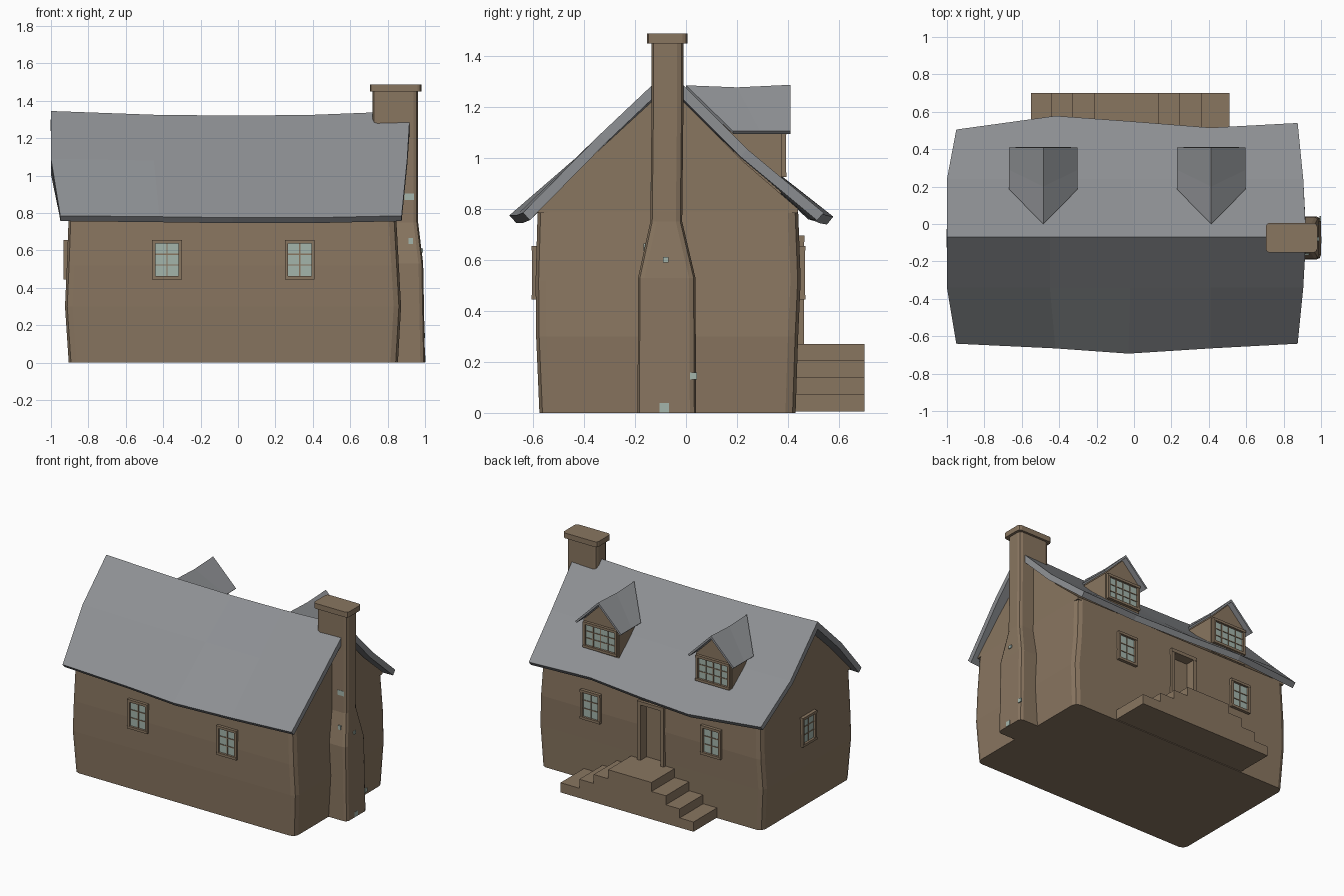
import bpy, bmesh
from mathutils import Matrix, Vector

if "Cube" in bpy.data.objects:
    bpy.data.objects.remove(bpy.data.objects["Cube"])


def material(name, rgb):
    m = bpy.data.materials.new(name)
    m.diffuse_color = (*rgb, 1)
    m.use_nodes = True
    m.node_tree.nodes["Principled BSDF"].inputs["Base Color"].default_value = m.diffuse_color
    return m


BROWN = material("brown wall", (0.25, 0.18, 0.117))
GREY = material("grey roof", (0.27, 0.28, 0.295))
GLASS = material("pale green glass", (0.37, 0.46, 0.41))


def finish(bm, name, mats, fix=True):
    if fix:
        bmesh.ops.recalc_face_normals(bm, faces=bm.faces)
    me = bpy.data.meshes.new(name)
    bm.to_mesh(me)
    bm.free()
    for m in mats:
        me.materials.append(m)
    ob = bpy.data.objects.new(name, me)
    bpy.context.collection.objects.link(ob)
    return ob


def add_box(bm, x0, x1, y0, y1, z0, z1, mi=0, mat=Matrix()):
    v = [bm.verts.new(mat @ Vector((x, y, z))) for x in (x0, x1) for y in (y0, y1) for z in (z0, z1)]
    for f in ((0, 1, 3, 2), (4, 6, 7, 5), (0, 4, 5, 1), (2, 3, 7, 6), (0, 2, 6, 4), (1, 5, 7, 3)):
        bm.faces.new([v[i] for i in f]).material_index = mi


def box(name, *dims, mat=BROWN):
    bm = bmesh.new()
    add_box(bm, *dims)
    return finish(bm, name, [mat])


def loft(name, rings, r):
    """Stack of rounded rectangles (z, x0, x1, y0, y1)."""
    bm = bmesh.new()
    loops = []
    for z, x0, x1, y0, y1 in rings:
        k = r * 0.3
        pts = []
        for x, y, sx, sy, swap in ((x0, y0, 1, 1, 0), (x1, y0, -1, 1, 1), (x1, y1, -1, -1, 0), (x0, y1, 1, -1, 1)):
            c = [(x, y + sy * r), (x + sx * k, y + sy * k), (x + sx * r, y)]
            pts += c[::-1] if swap else c
        loops.append([bm.verts.new((x, y, z)) for x, y in pts])
    n = len(loops[0])
    for a, b in zip(loops, loops[1:]):
        for i in range(n):
            bm.faces.new((a[i], a[(i + 1) % n], b[(i + 1) % n], b[i]))
    bm.faces.new(loops[0])
    bm.faces.new(loops[-1])
    return finish(bm, name, [BROWN])


def prism(name, prof, a, b, axis):
    """Extrude a closed profile along x or y."""
    bm = bmesh.new()
    ends = [[bm.verts.new((t, p, z) if axis == "x" else (p, t, z)) for p, z in prof] for t in (a, b)]
    n = len(prof)
    for i in range(n):
        bm.faces.new((ends[0][i], ends[0][(i + 1) % n], ends[1][(i + 1) % n], ends[1][i]))
    for e in ends:
        bm.faces.new(e)
    return finish(bm, name, [BROWN])


def sheet(name, rows, thick):
    """Grid of points (y rows, x columns) thickened downward."""
    bm = bmesh.new()
    g = [[bm.verts.new(p) for p in row] for row in rows]
    for a, b in zip(g, g[1:]):
        for j in range(len(a) - 1):
            bm.faces.new((a[j], a[j + 1], b[j + 1], b[j]))
    ob = finish(bm, name, [GREY], fix=False)
    s = ob.modifiers.new("thickness", "SOLIDIFY")
    s.thickness, s.offset, s.use_even_offset = thick, -1, True
    return ob


def window(name, loc, normal, w, h, cols, rows, t=0.018):
    n, up = Vector(normal), Vector((0, 0, 1))
    m = Matrix((up.cross(n), up, n)).transposed().to_4x4()
    m.translation = loc
    bm = bmesh.new()
    W, H = w / 2, h / 2
    add_box(bm, -W + t, W - t, -H + t, H - t, -0.004, 0.004, 1, m)      # glass
    for s in (-1, 1):                                                    # frame
        add_box(bm, *sorted((s * W, s * (W - t))), -H, H, -0.02, 0.018, 0, m)
        add_box(bm, -W, W, *sorted((s * H, s * (H - t))), -0.02, 0.02, 0, m)
    for i in range(1, cols):                                             # glazing bars
        x = -W + t + (w - 2 * t) * i / cols
        add_box(bm, x - .003, x + .003, -H + t, H - t, 0, 0.009, 0, m)
    for i in range(1, rows):
        y = -H + t + (h - 2 * t) * i / rows
        add_box(bm, -W + t, W - t, y - .003, y + .003, 0, 0.008, 0, m)
    return finish(bm, name, [BROWN, GLASS])


# House body with slightly bulging walls and a doorway cut at the back
body = loft("walls", [(0, -.905, .855, -.575, .43), (.3, -.925, .872, -.588, .44), (.52, -.915, .86, -.59, .45),
                      (.79, -.905, .845, -.582, .44)], 0.04)
cutter = box("door_cutter", -.12, .04, .385, .6, .27, .67)
cutter.hide_render = True
cut = body.modifiers.new("doorway", "BOOLEAN")
cut.object, cut.operation, cut.solver = cutter, "DIFFERENCE", "EXACT"
bpy.context.view_layer.objects.active = body
bpy.ops.object.modifier_apply(modifier="doorway")
bpy.data.objects.remove(cutter)
prism("gable", [(-.58, .785), (.438, .785), (.44, .80), (.22, .99), (-.07, 1.28), (-.582, .81)], -.905, .845, "x")

# Sagging main roof
ridge_z = (1.345, 1.325, 1.32, 1.325, 1.345)
eave_x, ridge_x = (-.95, -.42, -.03, .41, .875), (-1, -.45, 0, .41, .92)
mid_x = (-1, -.45, -.02, .41, .905)
sheet("main_roof", [
    list(zip(eave_x, (-.64, -.665, -.693, -.665, -.64), (.785, .78, .775, .775, .785))),
    list(zip(mid_x, (-.34,) * 5, (1.09, 1.08, 1.08, 1.08, 1.09))),
    list(zip(ridge_x, (-.07,) * 5, ridge_z)),
    list(zip(mid_x, (.24,) * 5, (1.035, 1.03, 1.025, 1.03, 1.035))),
    list(zip(eave_x, (.505, .578, .55, .515, .54), (.79, .77, .775, .79, .785)))], 0.04)

# Chimney with flared base and cap
loft("chimney", [(0, .80, 1, -.19, .04), (.53, .80, .99, -.188, .037), (.75, .78, .963, -.14, -.015),
                 (1.2, .72, .962, -.135, -.01), (1.455, .72, .962, -.135, -.01)], 0.025)
loft("chimney_cap", [(1.45, .705, .98, -.153, .006), (1.488, .705, .98, -.153, .006)], 0.02)

# Pale flecks on the chimney
for i, (x, y, z, s) in enumerate(((.988, -.08, .60, .011), (.998, .03, .145, .014), (1.0, -.085, .02, .018))):
    box(f"chimney_fleck_{i}", x - .006, x + .002, y - s, y + s, z - s, z + s, mat=GLASS)
box("chimney_fleck_3", .89, .942, -.140, -.134, .87, .905, mat=GLASS)
box("chimney_fleck_4", .912, .935, -.166, -.157, .635, .665, mat=GLASS)

# Dormers
for side, cx in (("left", -.485), ("right", .413)):
    prism(f"dormer_{side}", [(cx - .143, .86), (cx + .143, .86), (cx + .143, 1.115), (cx, 1.26), (cx - .143, 1.115)],
          .05, .375, "y")
    sheet(f"dormer_roof_{side}", [
        [(cx - .183, y0, 1.105), (cx, y1, zr), (cx + .183, y0, 1.105)]
        for y0, y1, zr in ((.185, 0, 1.285), (.29, .2, 1.277), (.41, .41, 1.287))], 0.014)
    window(f"dormer_window_{side}", (cx, .375, 1.017), (0, 1, 0), .27, .185, 4, 3)

# Wall windows
for i, x in enumerate((-.38, .33)):
    window(f"front_window_{i}", (x, -.587, .55), (0, -1, 0), .16, .21, 2, 3)
for i, x in enumerate((-.52, .44)):
    window(f"back_window_{i}", (x, .448, .55), (0, 1, 0), .16, .21, 2, 3)
window("left_window", (-.914, -.08, .55), (-1, 0, 0), .16, .21, 2, 3)

# Door, frame and knob
box("door", -.12, .04, .375, .392, .27, .67)
bm = bmesh.new()
for x in (-.145, .04):
    add_box(bm, x, x + .025, .40, .462, .27, .67)
add_box(bm, -.145, .065, .40, .464, .67, .695)
finish(bm, "door_frame", [BROWN])
bm = bmesh.new()
bmesh.ops.create_icosphere(bm, subdivisions=1, radius=.01, matrix=Matrix.Translation((-.1, .4, .46)))
finish(bm, "door_knob", [BROWN])

# Double-sided entrance steps as one stepped profile
prism("entrance_steps", [(-.55, .005), (.51, .005), (.51, .075), (.36, .075), (.36, .14), (.245, .14), (.245, .205),
                         (.13, .205), (.13, .27), (-.215, .27), (-.215, .205), (-.33, .205), (-.33, .14),
                         (-.44, .14), (-.44, .075), (-.55, .075)], .42, .7, "y")
